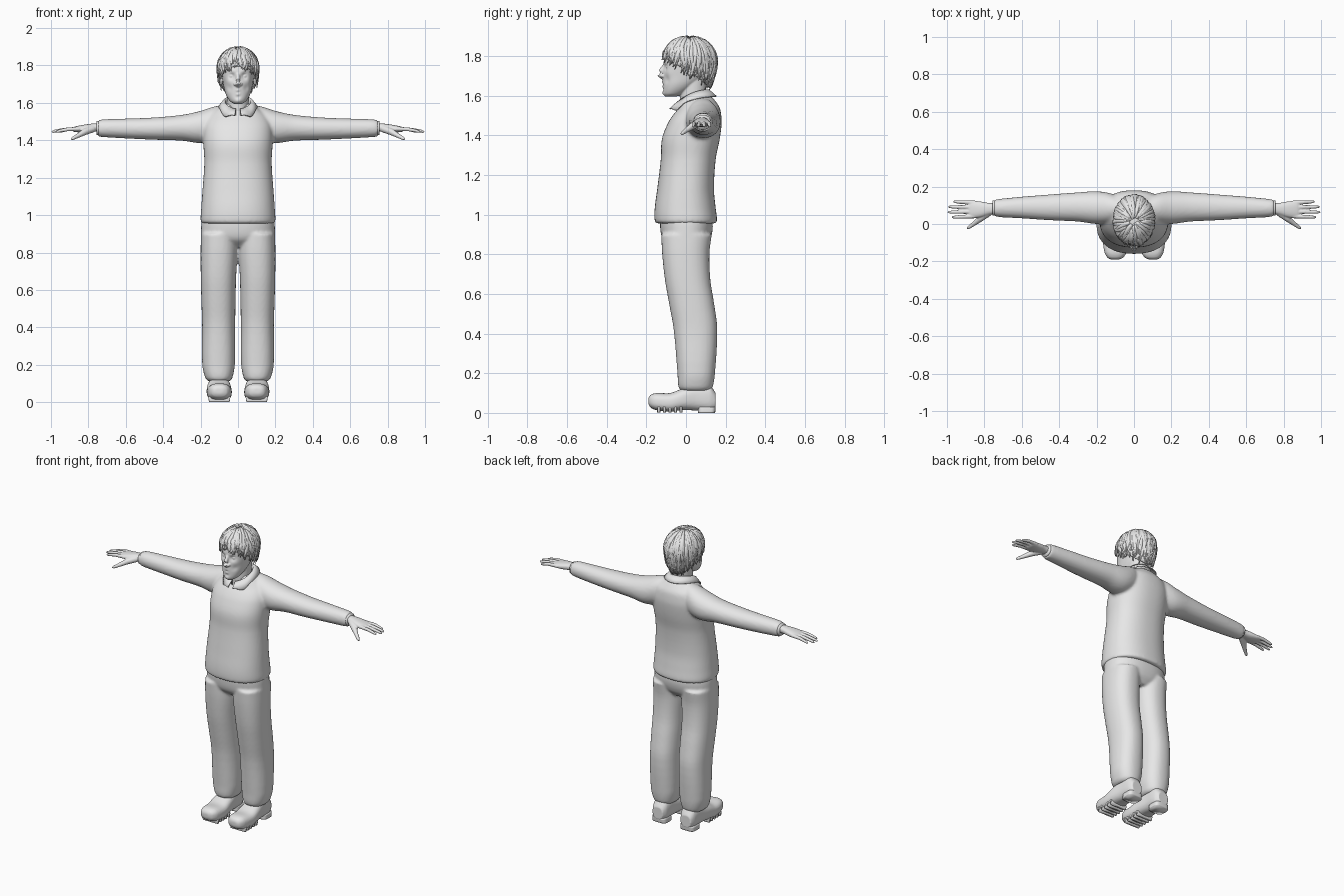
import bpy, bmesh, random
from math import sin, cos, pi, exp, copysign
from mathutils import Vector, Matrix

random.seed(4)
if "Cube" in bpy.data.objects:
    bpy.data.objects.remove(bpy.data.objects["Cube"], do_unlink=True)

grey = bpy.data.materials.new("plain_grey")
grey.use_nodes = True
grey.diffuse_color = (.8, .8, .8, 1)
for node in grey.node_tree.nodes:
    if node.type == "BSDF_PRINCIPLED":
        node.inputs["Base Color"].default_value = grey.diffuse_color


def skin(bm, rings):
    """Join rings of points into a closed tube."""
    rows = [[bm.verts.new(p) for p in ring] for ring in rings]
    n = len(rows[0])
    for low, high in zip(rows, rows[1:]):
        for i in range(n):
            j = (i + 1) % n
            bm.faces.new((low[i], low[j], high[j], high[i]))
    bm.faces.new(rows[0][::-1])
    bm.faces.new(rows[-1])


def refine(keys, steps):
    """Smoothly interpolate sections along their first value."""
    last = len(keys) - 1

    def slope(i, k):
        a, b = keys[max(i - 1, 0)], keys[min(i + 1, last)]
        return (b[k] - a[k]) / (b[0] - a[0])
    out = []
    for i in range(last):
        a, b = keys[i], keys[i + 1]
        d = b[0] - a[0]
        for s in range(steps):
            t = s / steps
            h = t * t * (3 - 2 * t)
            out.append([a[0] + d * t] + [
                a[k] + (b[k] - a[k]) * h + d * t * (1 - t) *
                ((1 - t) * slope(i, k) - t * slope(i + 1, k))
                for k in range(1, len(a))])
    return out + [list(keys[-1])]


def loft(bm, axis, keys, side=1, power=2.3, n=40, steps=4):
    """Sections are (position, u min, u max, v min, v max) along an axis."""
    rings = []
    for t, u0, u1, v0, v1 in refine(keys, steps):
        ring = []
        for i in range(n):
            c, s = cos(2 * pi * i / n), sin(2 * pi * i / n)
            u = (u0 + u1) / 2 + (u1 - u0) / 2 * copysign(abs(c) ** (2 / power), c)
            v = (v0 + v1) / 2 + (v1 - v0) / 2 * copysign(abs(s) ** (2 / power), s)
            p = {"x": (t, u, v), "y": (u, t, v), "z": (u, v, t)}[axis]
            ring.append(Vector((p[0] * side, p[1], p[2])))
        rings.append(ring)
    skin(bm, rings)


def tube(bm, points, radii, n=10):
    points = [Vector(p) for p in points]
    rings = []
    for i, p in enumerate(points):
        way = points[min(i + 1, len(points) - 1)] - points[max(i - 1, 0)]
        q = way.to_track_quat("Z", "Y")
        rings.append([p + q @ Vector((cos(2 * pi * k / n), sin(2 * pi * k / n), 0)) * radii[i]
                      for k in range(n)])
    skin(bm, rings)


def ball(bm, centre, size):
    m = Matrix.Translation(centre) @ Matrix.Diagonal((*size, 1))
    bmesh.ops.create_uvsphere(bm, u_segments=20, v_segments=12, radius=1, matrix=m)


def finish(name, bm, voxel=0, smooth=0):
    bmesh.ops.recalc_face_normals(bm, faces=bm.faces)
    mesh = bpy.data.meshes.new(name)
    bm.to_mesh(mesh)
    bm.free()
    mesh.materials.append(grey)
    for f in mesh.polygons:
        f.use_smooth = True
    ob = bpy.data.objects.new(name, mesh)
    bpy.context.collection.objects.link(ob)
    if voxel:
        mod = ob.modifiers.new("merge", "REMESH")
        mod.mode, mod.voxel_size, mod.use_smooth_shade = "VOXEL", voxel, True
    if smooth:
        mod = ob.modifiers.new("soften", "SMOOTH")
        mod.factor, mod.iterations = .5, smooth
    return ob


# Sweater: body and both sleeves merged
bm = bmesh.new()
body = [(.955, .192, -.15, .15), (.967, .2, -.158, .157), (1.03, .197, -.158, .15),
        (1.13, .19, -.145, .141), (1.28, .18, -.127, .15), (1.38, .185, -.122, .17),
        (1.46, .185, -.092, .18), (1.5, .175, -.067, .178), (1.54, .15, -.035, .17),
        (1.57, .11, -.025, .15), (1.595, .08, -.01, .13)]
loft(bm, "z", [(z, -w, w, a, b) for z, w, a, b in body], n=64)
sleeve = [(.07, .03, .14, 1.43, 1.59), (.13, .005, .165, 1.4, 1.58), (.2, 0, .175, 1.385, 1.557),
          (.3, .013, .169, 1.398, 1.536), (.45, .02, .158, 1.403, 1.522),
          (.6, .03, .146, 1.41, 1.516), (.72, .037, .134, 1.417, 1.512),
          (.748, .042, .13, 1.42, 1.508)]
for side in (1, -1):
    loft(bm, "x", sleeve, side, 2.1)
finish("sweater", bm, .009, 5)

# Trousers: hips and both legs merged
bm = bmesh.new()
loft(bm, "z", [(.83, -.1, .1, -.07, .09), (.87, -.185, .185, -.115, .12),
               (.93, -.197, .197, -.13, .135), (1, -.19, .19, -.13, .13)], n=64)
leg = [(.112, .042, .16, -.025, .122), (.13, .03, .175, -.038, .135), (.2, .017, .191, -.043, .146),
       (.42, .015, .192, -.062, .158), (.55, .013, .196, -.085, .142),
       (.67, .01, .199, -.106, .123), (.8, .003, .2, -.12, .118), (.9, .005, .198, -.125, .13)]
for side in (1, -1):
    loft(bm, "z", leg, side)
finish("trousers", bm, .008, 4)

# Shoes with heels and tread bars
shoe = [(-.19, .08, .125, .045, .075), (-.18, .058, .142, .028, .09), (-.15, .04, .158, .014, .1),
        (-.08, .033, .167, .006, .1), (-.02, .037, .166, .014, .122), (.05, .045, .156, .012, .145),
        (.12, .05, .15, .008, .14), (.15, .065, .138, .02, .1)]
for side, label in ((1, "left"), (-1, "right")):
    bm = bmesh.new()
    loft(bm, "y", shoe, side, 2.6)
    finish(label + "_shoe", bm, .006, 2)
    bm = bmesh.new()
    loft(bm, "z", [(0, .05, .152, .06, .147), (.03, .053, .15, .06, .15)], side, 4)
    for k in range(5):
        y = -.145 + k * .028
        loft(bm, "z", [(.002, .045, .155, y, y + .016), (.03, .04, .16, y, y + .016)], side, 6)
    finish(label + "_shoe_sole", bm)

# Hands
for side, label in ((1, "left"), (-1, "right")):
    bm = bmesh.new()
    loft(bm, "x", [(.71, .05, .112, 1.443, 1.492), (.77, .05, .112, 1.446, 1.49),
                   (.82, .036, .12, 1.442, 1.484), (.87, .032, .124, 1.444, 1.474),
                   (.885, .04, .118, 1.449, 1.468)], side)
    for k, tip in enumerate((.975, .997, .993, .967)):
        y = .041 + k * .0245
        tube(bm, [(x * side, y + (x - .86) * (k - 1.5) * .03, z) for x, z in
                  ((.85, 1.461), (.91, 1.459), (tip - .025, 1.451), (tip - .006, 1.446), (tip, 1.444))],
             (.0115, .0105, .009, .007, .003))
    tube(bm, [(.775 * side, .062, 1.462), (.82 * side, .03, 1.445), (.855 * side, .002, 1.425),
              (.885 * side, -.02, 1.409), (.894 * side, -.026, 1.405)],
         (.02, .018, .0125, .009, .003))
    finish(label + "_hand", bm, .004, 3)
    # Shirt cuff peeking out of the sleeve
    bm = bmesh.new()
    loft(bm, "x", [(.73, .043, .127, 1.426, 1.504), (.756, .045, .125, 1.428, 1.502)], side, 2.1)
    finish(label + "_cuff", bm)

# Head: lofted skull and jaw, then features pushed in and out
bm = bmesh.new()
skull = [(1.595, .022, -.103, -.05), (1.61, .044, -.113, -.01), (1.65, .067, -.115, .05),
         (1.7, .079, -.115, .105), (1.76, .088, -.113, .13), (1.82, .088, -.1, .135),
         (1.865, .065, -.06, .1), (1.885, .02, -.01, .05)]
loft(bm, "z", [(z, -w, w, a, b) for z, w, a, b in skull], power=2.15, n=96, steps=8)
bumps = [((.034, -.11, 1.743), .018, .014), ((.03, -.115, 1.768), .015, -.006),
         ((.055, -.08, 1.715), .02, -.005), ((.045, -.1, 1.68), .018, .006),
         ((0, -.115, 1.668), .011, -.006), ((0, -.115, 1.656), .006, .006),
         ((0, -.115, 1.645), .011, -.006), ((0, -.115, 1.633), .01, .006),
         ((0, -.115, 1.61), .018, -.006)]
for v in bm.verts:
    p = Vector((abs(v.co.x), v.co.y, v.co.z))
    v.co.y += sum(push * exp(-((p - Vector(c)).length / r) ** 2) for c, r, push in bumps)
tube(bm, [(0, -.1, 1.765), (0, -.113, 1.745), (0, -.126, 1.722), (0, -.133, 1.705), (0, -.112, 1.69)],
     (.008, .01, .012, .014, .012), 16)
for side in (1, -1):
    ball(bm, (side * .014, -.118, 1.7), (.01, .012, .009))
    ball(bm, (side * .034, -.087, 1.743), (.014, .014, .011))
    ball(bm, (side * .092, .025, 1.728), (.012, .02, .034))
loft(bm, "z", [(1.48, -.065, .065, -.025, .11), (1.57, -.058, .058, -.03, .1),
               (1.68, -.06, .06, -.03, .105)], power=2)
finish("head", bm, .004, 2)


# Hair: cap plus loose locks that flow from the crown
def hair_point(a, p, lift=0):
    below, q = max(p - pi / 2, 0), min(p, pi / 2)
    w = sin(q) * (1 - .2 * below * below) + lift
    return Vector((.106 * w * sin(a), .017 - .133 * w * cos(a),
                   1.775 + (.122 + .1 * lift) * cos(q) - .125 * below))


def hairline(a):
    return 1.4 + 1.25 * (1 - cos(a)) / 2


bm = bmesh.new()
rows = [[bm.verts.new(hair_point(2 * pi * i / 64, .02 + (hairline(2 * pi * i / 64) - .02) * k / 20))
         for i in range(64)] for k in range(21)]
for low, high in zip(rows, rows[1:]):
    for i in range(64):
        j = (i + 1) % 64
        bm.faces.new((low[i], low[j], high[j], high[i]))
bm.faces.new(rows[0])
cap = finish("hair_cap", bm)
mod = cap.modifiers.new("thickness", "SOLIDIFY")
mod.thickness, mod.offset = .012, -1

bm = bmesh.new()
for k in range(190):
    a = 2 * pi * k / 190 * 7 + random.uniform(-.1, .1)
    start = random.uniform(.1, 1.1)
    end = hairline(a) + random.uniform(-.2, .14)
    drift, flick = random.uniform(-.3, .3), random.uniform(0, .1)
    path = [hair_point(a + drift * t * t, start + (end - start) * t, -.02 + flick * t ** 4)
            for t in (i / 9 for i in range(10))]
    size = random.uniform(.01, .015)
    tube(bm, path, [size * (.35 + .65 * sin(pi * min(i / 9 + .15, 1))) * (1 if i < 9 else .3)
                    for i in range(10)], 8)
finish("hair_locks", bm)

# Shirt collar: a folded strip with two points at the front
bm = bmesh.new()
strip = []
for i in range(61):
    a = (i / 30 - 1) * 2.98
    s, c, f = sin(a), cos(a), (1 - cos(a)) / 2
    top = 1.628 - .063 * f * f
    drop = .033 + .022 * exp(-((abs(a) - 2.35) / .28) ** 2)
    strip.append([bm.verts.new(p) for p in (
        (.068 * s, .035 + .072 * c, top - .05), (.07 * s, .035 + .075 * c, top - .004),
        (.075 * s, .035 + .081 * c, top), (.088 * s, .035 + .1 * c, top - drop * .5),
        (.102 * s, .035 + .118 * c, top - drop))])
for one, two in zip(strip, strip[1:]):
    for k in range(4):
        bm.faces.new((one[k], two[k], two[k + 1], one[k + 1]))
collar = finish("shirt_collar", bm)
mod = collar.modifiers.new("thickness", "SOLIDIFY")
mod.thickness, mod.offset = .006, 0
